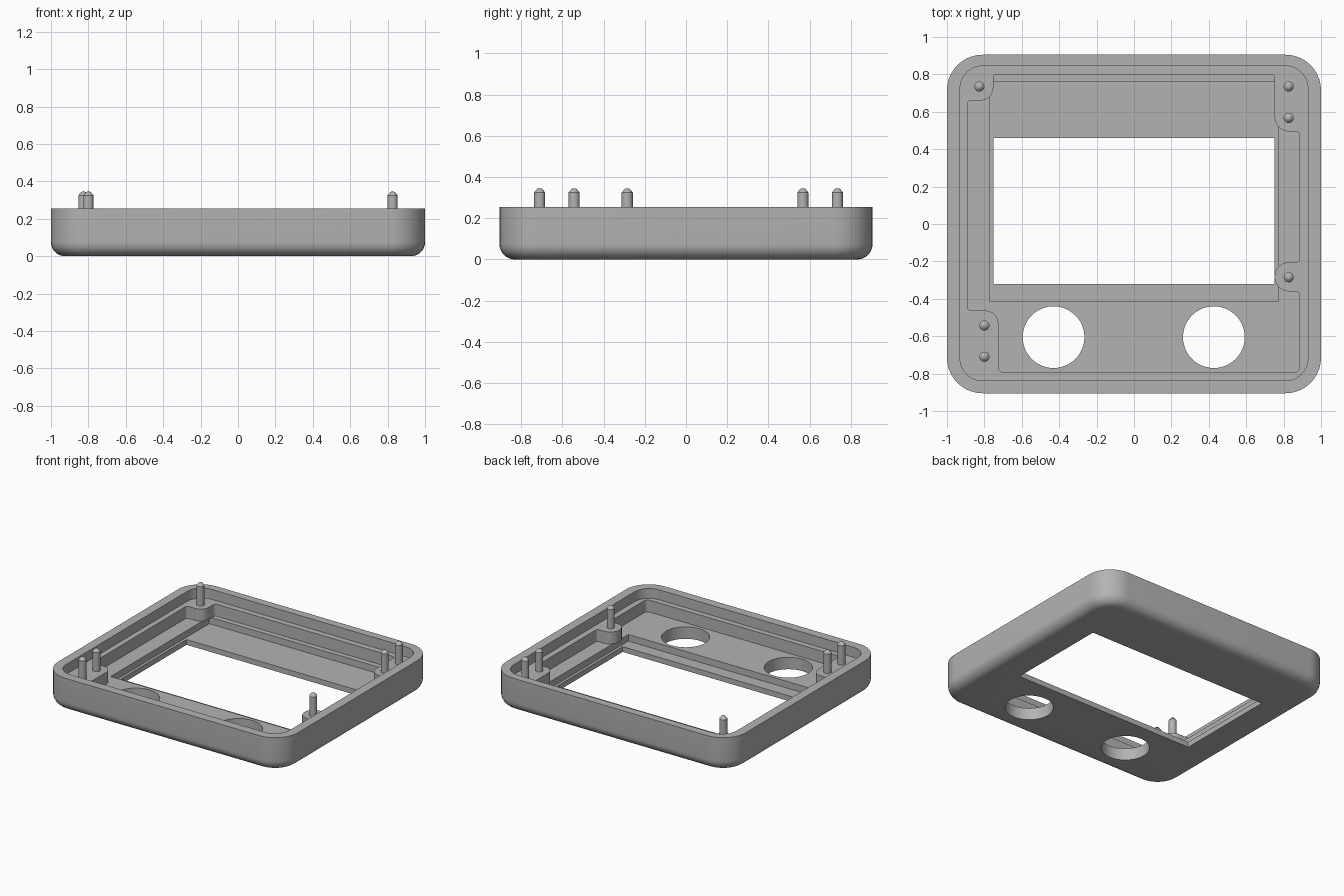
import bpy, bmesh
from math import sin, cos, pi
from mathutils import Vector

if "Cube" in bpy.data.objects:
    bpy.data.objects.remove(bpy.data.objects["Cube"])

GREY = (0.45, 0.45, 0.45, 1)
plastic = bpy.data.materials.new("grey plastic")
plastic.use_nodes = True
plastic.diffuse_color = GREY
plastic.node_tree.nodes["Principled BSDF"].inputs["Base Color"].default_value = GREY

RIM, LEDGE, FLOOR, RECESS = 0.255, 0.18, 0.09, 0.04


def rounded(corners, steps=10):
    """Outline through (x, y, radius) right-angled corners, each rounded."""
    points = []
    for i, (x, y, r) in enumerate(corners):
        p = Vector((x, y))
        a = (Vector(corners[i - 1][:2]) - p).normalized()
        b = (Vector(corners[(i + 1) % len(corners)][:2]) - p).normalized()
        if r == 0:
            points.append(p)
            continue
        centre = p + (a + b) * r
        for k in range(steps + 1):
            t = k / steps * pi / 2
            points.append(centre - b * r * cos(t) - a * r * sin(t))
    return points


def rectangle(x0, x1, y0, y1, r=0):
    return rounded([(x0, y0, r), (x1, y0, r), (x1, y1, r), (x0, y1, r)])


def circle(x, y, r, n=48):
    return [Vector((x + r * cos(2 * pi * k / n), y + r * sin(2 * pi * k / n)))
            for k in range(n)]


def loft(name, layers):
    """Closed solid through a stack of (outline, z) layers."""
    bm = bmesh.new()
    rings = [[bm.verts.new((p.x, p.y, z)) for p in line] for line, z in layers]
    n = len(rings[0])
    for low, high in zip(rings, rings[1:]):
        for k in range(n):
            j = (k + 1) % n
            bm.faces.new((low[k], low[j], high[j], high[k]))
    bm.faces.new(rings[0][::-1])
    bm.faces.new(rings[-1])
    bmesh.ops.recalc_face_normals(bm, faces=bm.faces)
    mesh = bpy.data.meshes.new(name)
    bm.to_mesh(mesh)
    bm.free()
    mesh.materials.append(plastic)
    ob = bpy.data.objects.new(name, mesh)
    bpy.context.collection.objects.link(ob)
    return ob


def activate(ob):
    bpy.ops.object.select_all(action='DESELECT')
    ob.select_set(True)
    bpy.context.view_layer.objects.active = ob


def cut(ob, outline, z0, z1):
    cutter = loft("cutter", [(outline, z0), (outline, z1)])
    cutter.hide_render = True
    mod = ob.modifiers.new("cut", 'BOOLEAN')
    mod.operation, mod.solver, mod.object = 'DIFFERENCE', 'EXACT', cutter
    activate(ob)
    bpy.ops.object.modifier_apply(modifier=mod.name)
    bpy.data.objects.remove(cutter)


# Outer shell with rounded corners and a rounded lower edge
FILLET = 0.075
layers = []
for k in range(9):
    t = k / 8 * pi / 2
    inset = FILLET * (1 - sin(t))
    layers.append((rectangle(-1 + inset, 1 - inset, -0.905 + inset, 0.905 - inset,
                             0.19 - inset), FILLET * (1 - cos(t))))
layers.append((rectangle(-1, 1, -0.905, 0.905, 0.19), RIM))
shell = loft("case_shell", layers)

# Lip step inside the rim
cut(shell, rectangle(-0.93, 0.93, -0.838, 0.845, 0.12), LEDGE, 0.4)

# Main cavity, whose outline leaves the screw bosses standing
cavity = rounded([
    (0.885, -0.795, 0.03), (0.885, -0.36, 0.02), (0.752, -0.36, 0.075),
    (0.752, -0.205, 0.075), (0.885, -0.205, 0.02), (0.885, 0.495, 0.02),
    (0.752, 0.495, 0.075), (0.752, 0.8, 0.02), (-0.752, 0.8, 0.02),
    (-0.752, 0.66, 0.07), (-0.89, 0.66, 0.02), (-0.89, -0.463, 0.02),
    (-0.725, -0.463, 0.07), (-0.725, -0.795, 0.03)])
cut(shell, cavity, FLOOR, 0.3)

# Screen recess, screen window and two round openings
cut(shell, rectangle(-0.772, 0.772, -0.415, 0.76), RECESS, FLOOR + 0.001)
cut(shell, rectangle(-0.752, 0.752, -0.32, 0.46), -0.1, FLOOR + 0.001)
for x in (-0.43, 0.427):
    cut(shell, circle(x, -0.605, 0.165), -0.1, 0.15)
activate(shell)
bpy.ops.object.shade_smooth_by_angle(angle=0.6)

# Locating pegs with tapered tips
pegs = [(-0.827, 0.735), (0.827, 0.735), (0.827, 0.567),
        (0.827, -0.285), (-0.8, -0.543), (-0.8, -0.71)]
for i, (x, y) in enumerate(pegs):
    profile = [(0.027, LEDGE - 0.02), (0.027, 0.325), (0.012, 0.343), (0.006, 0.345)]
    peg = loft(f"peg_{i + 1}", [(circle(x, y, r, 24), z) for r, z in profile])
    activate(peg)
    bpy.ops.object.shade_smooth_by_angle(angle=0.6)
